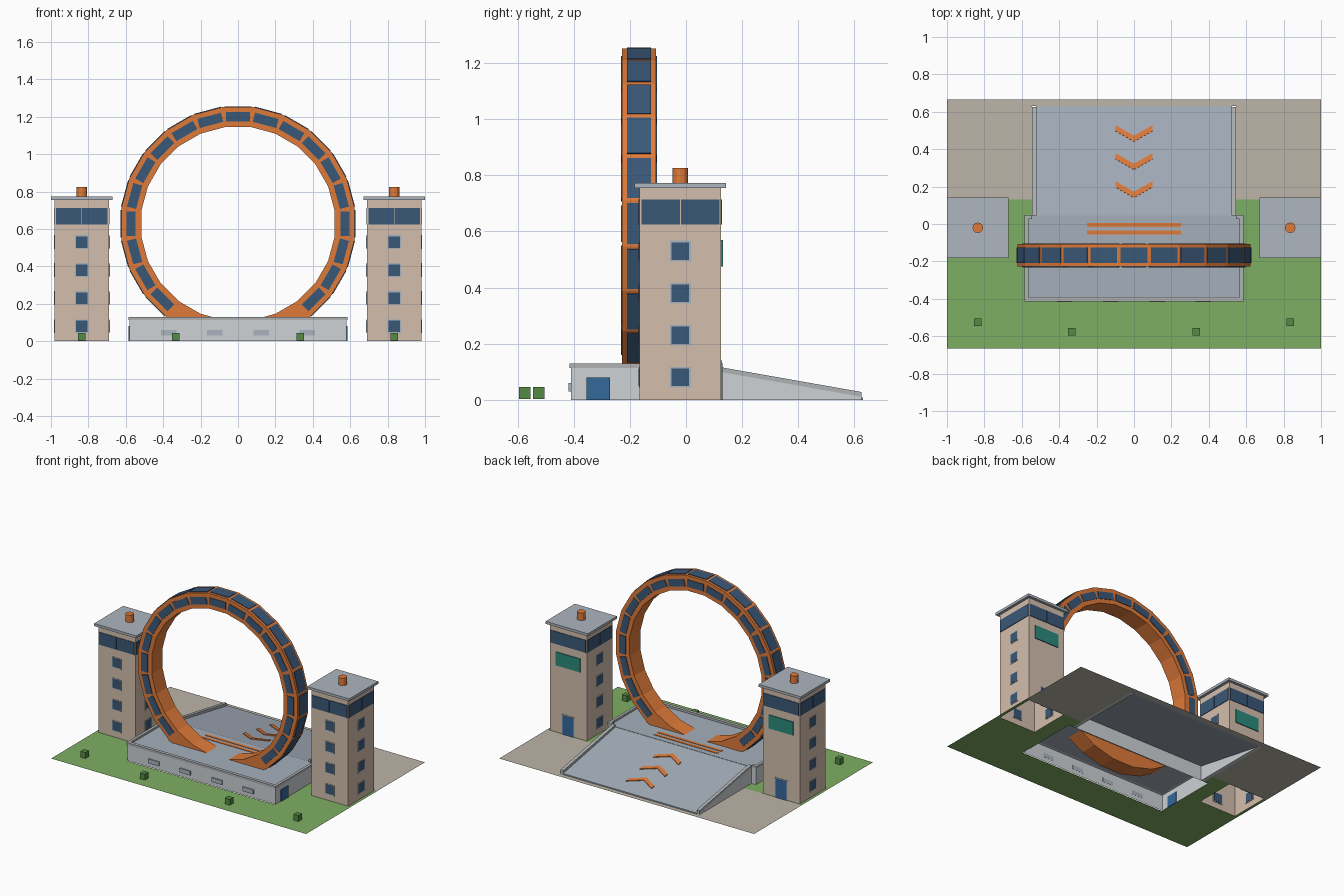
import bpy, bmesh, math
from mathutils import Matrix, Vector

if "Cube" in bpy.data.objects:
    bpy.data.objects.remove(bpy.data.objects["Cube"])


def mat(name, hexa):
    m = bpy.data.materials.new(name)
    c = [((int(hexa[i:i + 2], 16) / 255 + 0.055) / 1.055) ** 2.4 for i in (0, 2, 4)]
    m.diffuse_color = (*c, 1)
    m.use_nodes = True
    m.node_tree.nodes["Principled BSDF"].inputs["Base Color"].default_value = m.diffuse_color
    return m


ORANGE, GLASS = mat("orange", "E07B3A"), mat("glass", "3A5878")
BEIGE, FRAME = mat("beige", "D4BFAE"), mat("frame", "A9B4BF")
WALL, CAP = mat("wall", "CDD2D5"), mat("cap", "B0B2B4")
DECK, ROOF = mat("deck", "A5AFBB"), mat("roof", "AEB6BF")
GRASS, SAND = mat("grass", "7FAF64"), mat("paving", "BCB5A8")
BUSH, TEAL, DOOR = mat("bush", "558A45"), mat("teal", "2A8C7C"), mat("door", "34689A")


def finish(name, bm, m):
    bmesh.ops.recalc_face_normals(bm, faces=bm.faces)
    me = bpy.data.meshes.new(name)
    bm.to_mesh(me)
    bm.free()
    ob = bpy.data.objects.new(name, me)
    bpy.context.collection.objects.link(ob)
    me.materials.append(m)
    return ob


def cube(bm, size, matrix):
    bmesh.ops.create_cube(bm, size=1, matrix=matrix @ Matrix.Diagonal((*size, 1)))


def boxes(name, m, items, mirror=False, open_bottom=False):
    """Boxes given as (x0, x1, y0, y1, z0, z1), optionally mirrored in x."""
    bm = bmesh.new()
    if mirror:
        items = list(items) + [(-b[1], -b[0], *b[2:]) for b in items]
    for x0, x1, y0, y1, z0, z1 in items:
        cube(bm, (x1 - x0, y1 - y0, z1 - z0),
             Matrix.Translation(((x0 + x1) / 2, (y0 + y1) / 2, (z0 + z1) / 2)))
    if open_bottom:
        bm.normal_update()
        bmesh.ops.delete(bm, geom=[f for f in bm.faces if f.normal.z < -.5], context='FACES')
    return finish(name, bm, m)


def flats(name, m, rects):
    bm = bmesh.new()
    for x0, x1, y0, y1 in rects:
        for s in ((1, -1) if x0 > 0 else (1,)):
            pts = [(x0, y0), (x1, y0), (x1, y1), (x0, y1)]
            vs = [bm.verts.new((s * x, y, 0)) for x, y in pts]
            bm.faces.new(vs if s > 0 else vs[::-1])
    bmesh.ops.remove_doubles(bm, verts=bm.verts, dist=1e-4)
    return finish(name, bm, m)


def prism(name, m, profile, axis, spans):
    """Extrude a closed profile: axis 'x' takes (y, z) points, axis 'z' takes (x, y)."""
    bm = bmesh.new()
    for a, b in spans:
        vs = [bm.verts.new((a, *p) if axis == 'x' else (*p, a)) for p in profile]
        f = bm.faces.new(vs)
        ext = bmesh.ops.extrude_face_region(bm, geom=[f])["geom"]
        d = Vector((b - a, 0, 0) if axis == 'x' else (0, 0, b - a))
        bmesh.ops.translate(bm, vec=d, verts=[v for v in ext if isinstance(v, bmesh.types.BMVert)])
    return finish(name, bm, m)


# Ground, left open under the buildings
flats("lawn", GRASS, [(-1, 1, -.665, -.415), (.58, 1, -.415, -.165), (.58, .69, -.165, .125),
                      (.98, 1, -.165, .125), (.58, 1, .125, .13), (.545, .58, .045, .13)])
flats("paving", SAND, [(.545, 1, .13, .665), (-.545, .545, .63, .665)])

# Station base with parapet
boxes("base_walls", WALL, [(-.58, .58, -.41, .045, 0, .113)], open_bottom=True)
boxes("base_deck", DECK, [(-.565, .565, -.39, .045, .112, .116)])
boxes("base_parapet_sides", CAP, [(.565, .585, -.415, .047, .113, .13),
                                  (.545, .565, .027, .047, .113, .13)], mirror=True)
boxes("base_parapet_front", CAP, [(-.565, .565, -.415, -.392, .113, .13)])
boxes("base_vents", FRAME, [(x - .042, x + .042, -.418, -.409, .03, .06) for x in (.125, .37)], mirror=True)
boxes("base_side_doors", DOOR, [(.578, .586, -.355, -.27, 0, .08)], mirror=True)

# Ramp with side walls and sloping curbs
SL = .105 / .58


def ramp_z(y, h):
    return max(h - (y - .045) * SL, 0)


prism("ramp_surface", DECK, [(.045, .114), (.63, ramp_z(.63, .114)), (.63, 0), (.61, 0), (.045, .106)],
      'x', [(-.525, .525)])
for h0, h1, n, m in ((0, .113, "ramp_walls", WALL), (.113, .13, "ramp_curbs", CAP)):
    lo = [(.625, max(ramp_z(.625, h0), 0)), (.045, h0)]
    prism(n, m, [(.045, h1), (.625, ramp_z(.625, h1) + .003)] + lo, 'x',
          [(.522, .545), (-.545, -.522)])

# Painted markings
boxes("deck_stripes", ORANGE, [(-.25, .25, y - .01, y + .01, .115, .119) for y in (-.005, -.045)])
for i, y in enumerate((.14, .29, .44)):
    pts = [(-.1, .058), (0, 0), (.1, .058), (.1, .09), (0, .032), (-.1, .09)]
    ob = prism(f"ramp_chevron_{i + 1}", ORANGE, pts, 'z', [(-.002, .004)])
    ob.location = (0, y, ramp_z(y, .115))
    ob.rotation_euler.x = -math.atan(SL)

# Big ring: 24 flat sides, with window panes on rim and both faces
N, CZ, CY, RO, RI, W = 24, .628, -.1675, .624, .517, .12
bm = bmesh.new()
k = 1 / math.cos(math.pi / N)
loops = []
for i in range(N):
    a = 2 * math.pi * (i + .5) / N
    loops.append([bm.verts.new((r * k * math.sin(a), CY + y, CZ + r * k * math.cos(a)))
                  for r, y in ((RO, -W / 2), (RO, W / 2), (RI, W / 2), (RI, -W / 2))])
for i in range(N):
    p, q = loops[i], loops[(i + 1) % N]
    for j in range(4):
        bm.faces.new((p[j], p[(j + 1) % 4], q[(j + 1) % 4], q[j]))
finish("ring", bm, ORANGE)

bm = bmesh.new()
for i in range(N):
    if abs(i - N // 2) <= 2:      # buried segments carry no glass
        continue
    rot = Matrix.Translation((0, CY, CZ)) @ Matrix.Rotation(2 * math.pi * i / N, 4, 'Y')
    cube(bm, (.146, .084, .008), rot @ Matrix.Translation((0, 0, RO)))
    for s in (-1, 1):
        cube(bm, (.13, .008, .05), rot @ Matrix.Translation((0, s * W / 2, .572)))
finish("ring_windows", bm, GLASS)

# Towers
TX, TY, H = .835, -.02, .145
boxes("tower_walls", BEIGE, [(TX - H, TX + H, TY - H, TY + H, 0, .757)], True, True)
boxes("tower_roofs", ROOF, [(TX - .165, TX + .165, TY - .163, TY + .163, .755, .773)], True)


def on_sides(name, m, panels, sides, depth):
    """Panels (offset, width, z0, z1) laid on tower sides; side 0 = front, turning by 90 degrees."""
    bm = bmesh.new()
    for cx in (-TX, TX):
        for s in sides:
            rot = Matrix.Translation((cx, TY, 0)) @ Matrix.Rotation(s * math.pi / 2, 4, 'Z')
            for o, w, z0, z1 in panels:
                cube(bm, (w, depth * 2, z1 - z0), rot @ Matrix.Translation((o, -H, (z0 + z1) / 2)))
    return finish(name, bm, m)


FLOORS = (.08, .23, .38, .53)
on_sides("tower_window_frames", FRAME, [(0, .074, z - .037, z + .037) for z in FLOORS], (0, 1, 3), .003)
on_sides("tower_windows", GLASS, [(0, .062, z - .031, z + .031) for z in FLOORS], (0, 1, 3), .005)
on_sides("tower_top_windows", GLASS, [(s * .07, .137, .625, .713) for s in (-1, 1)], range(4), .004)
on_sides("tower_back_panels", TEAL, [(0, .19, .475, .57)], (2,), .006)
on_sides("tower_door_frames", FRAME, [(0, .1, 0, .14)], (2,), .003)
on_sides("tower_doors", DOOR, [(0, .086, 0, .132)], (2,), .005)

bm = bmesh.new()
for cx in (-TX, TX):
    bmesh.ops.create_cone(bm, cap_ends=True, segments=12, radius1=.028, radius2=.028, depth=.055,
                          matrix=Matrix.Translation((cx, TY, .798)))
finish("roof_vents", bm, ORANGE)

# Clipped bushes
boxes("bushes", BUSH, [(x - .02, x + .02, y - .02, y + .02, .003, .045)
                       for x, y in ((.835, -.525), (.333, -.575))], mirror=True)
